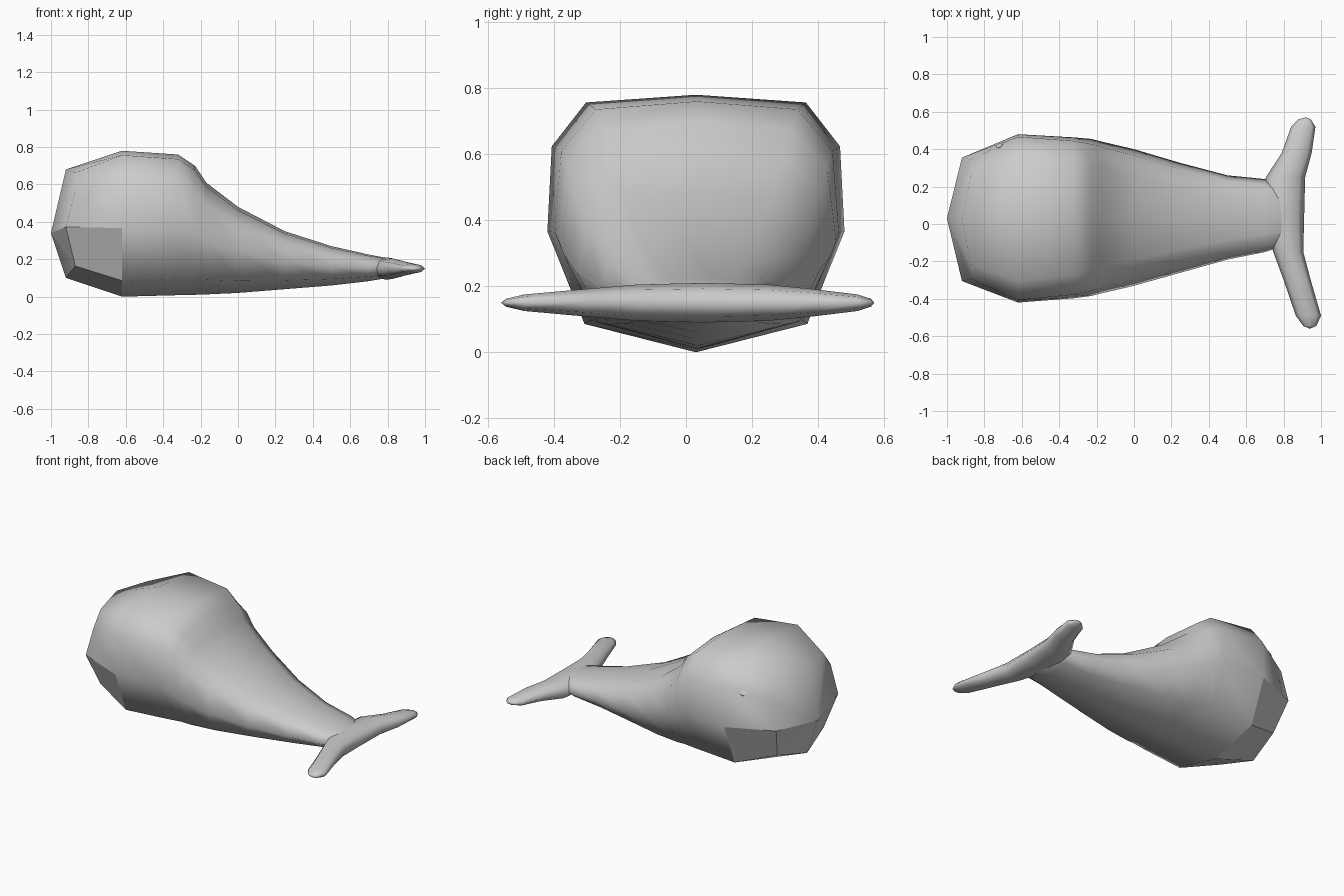
import bpy
import bmesh
import math
from mathutils import Vector

cube = bpy.data.objects.get("Cube")
if cube:
    bpy.data.objects.remove(cube, do_unlink=True)

grey = bpy.data.materials.new("whale grey")
grey.use_nodes = True
colour = (0.6, 0.6, 0.6, 1)
grey.diffuse_color = colour
grey.node_tree.nodes["Principled BSDF"].inputs["Base Color"].default_value = colour


def loft(name, rings, start=None, end=None):
    """Skin closed rings of points, closing each end with a fan or a cap."""
    bm = bmesh.new()
    loops = [[bm.verts.new(p) for p in ring] for ring in rings]
    n = len(loops[0])
    for a, b in zip(loops, loops[1:]):
        for i in range(n):
            j = (i + 1) % n
            bm.faces.new((a[i], a[j], b[j], b[i]))
    for loop, tip in ((loops[0], start), (loops[-1], end)):
        if tip is None:
            bm.faces.new(loop)
        else:
            v = bm.verts.new(tip)
            for i in range(n):
                bm.faces.new((loop[i], loop[(i + 1) % n], v))
    bmesh.ops.recalc_face_normals(bm, faces=bm.faces)
    mesh = bpy.data.meshes.new(name)
    bm.to_mesh(mesh)
    bm.free()
    mesh.materials.append(grey)
    for f in mesh.polygons:
        f.use_smooth = True
    obj = bpy.data.objects.new(name, mesh)
    bpy.context.collection.objects.link(obj)
    return obj


# Half cross-sections from keel to back: square head, rounder tail
HEAD = [(0, 0), (.75, .11), (1, .47), (.97, .80), (.74, .97), (0, 1)]
TAIL = [(0, 0), (.72, .17), (1, .48), (.85, .80), (.5, .95), (0, 1)]


def body_ring(x, mid, half, low, high, blend, bend=0):
    side = []
    for (hw, hz), (tw, tz) in zip(HEAD, TAIL):
        w = hw + (tw - hw) * blend
        z = hz + (tz - hz) * blend
        corner = bend if w > .1 and not .4 < z < .6 else 0
        side.append((x + corner, w * half, low + z * (high - low)))
    right = [(px, mid + w, z) for px, w, z in side]
    left = [(px, mid - w, z) for px, w, z in side[-2:0:-1]]
    return right + left


# x, middle y, half width, bottom, top, tail blend, corner setback
SECTIONS = [
    (-.92, .025, .33, .10, .68, 0, .05),
    (-.62, .03, .45, 0, .78, 0),
    (-.32, .033, .43, .008, .76, .12),
    (-.23, .035, .42, .01, .70, .3),
    (-.17, .035, .405, .012, .61, .35),
    (0, .035, .365, .02, .48, .5),
    (.25, .033, .293, .04, .35, .7),
    (.5, .035, .225, .06, .27, .85),
    (.7, .045, .195, .083, .225, 1),
    (.86, .03, .13, .11, .195, 1),
]
body = loft("body", [body_ring(*s) for s in SECTIONS],
            start=(-1, .03, .34), end=(.91, .03, .15))

# Faceted jaw beneath the mouth line
for f in body.data.polygons:
    if f.center.x < -.62 and f.center.z < .33 and abs(f.center.y - .03) > .1:
        f.use_smooth = False

# Tail flukes: y, leading x, trailing x, half thickness
FLUKES = [
    (-.545, .905, .975, .012), (-.49, .865, 1, .025), (-.30, .80, .945, .042),
    (-.15, .745, .905, .055), (.05, .68, .91, .06), (.25, .705, .915, .055),
    (.38, .79, .95, .042), (.52, .84, .97, .025), (.56, .88, .945, .012),
]
SIDES = 8


def fluke_ring(y, front, back, thick):
    ring = []
    for i in range(SIDES):
        a = math.tau * i / SIDES
        ring.append(((front + back) / 2 + (back - front) / 2 * math.cos(a),
                     y, .15 + thick * math.sin(a)))
    return ring


loft("tail_flukes", [fluke_ring(*s) for s in FLUKES],
     start=(.94, -.56, .15), end=(.92, .57, .15))

# Small eye disc lying on the head
_, spot, normal, _ = body.closest_point_on_mesh(Vector((-.74, .45, .62)))
bpy.ops.mesh.primitive_cylinder_add(
    vertices=16, radius=.018, depth=.006, location=spot,
    rotation=normal.to_track_quat('Z', 'Y').to_euler())
eye = bpy.context.object
eye.name = "eye"
eye.data.materials.append(grey)
